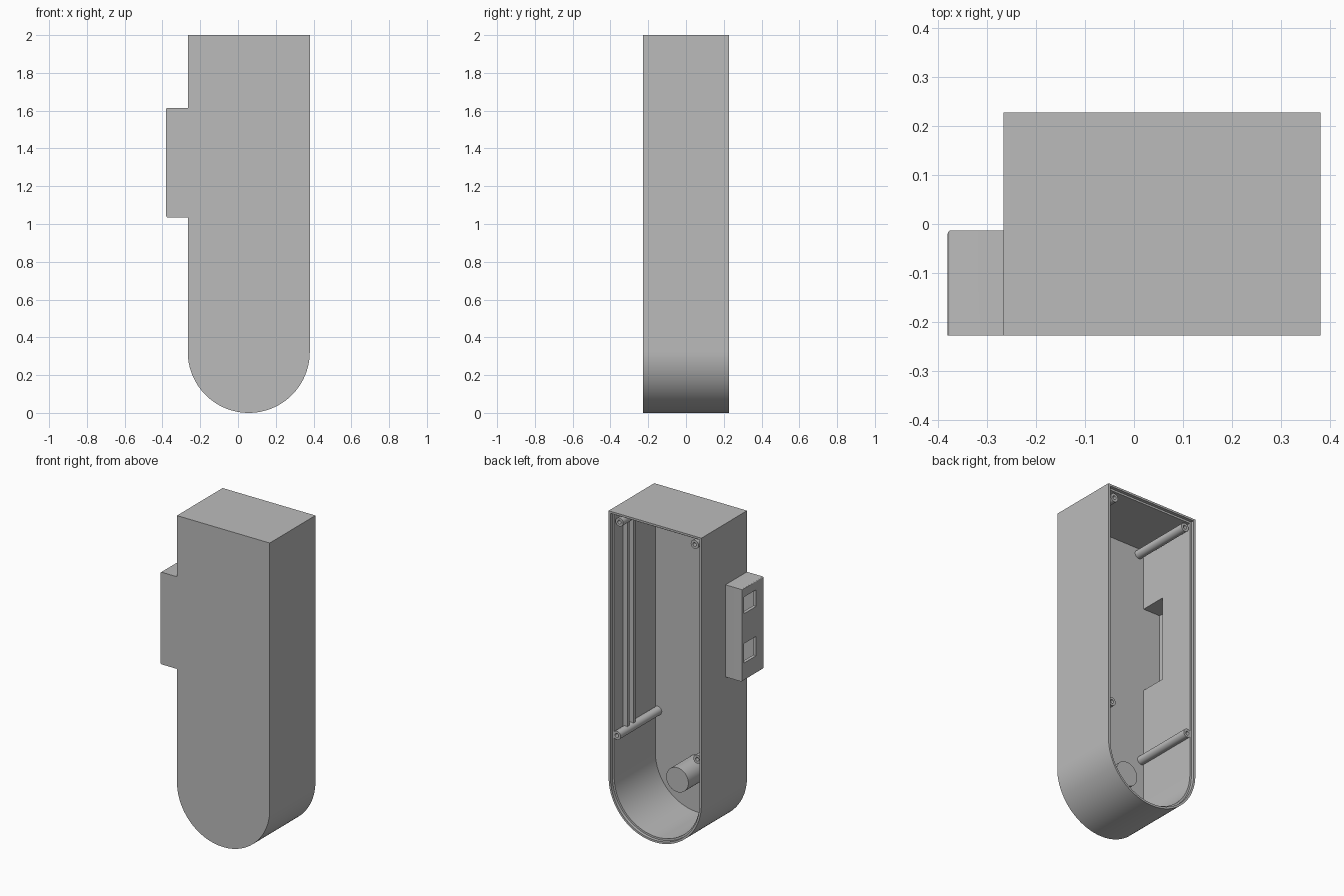
import bpy, bmesh, math

if "Cube" in bpy.data.objects:
    bpy.data.objects.remove(bpy.data.objects["Cube"], do_unlink=True)

grey = bpy.data.materials.new("plain grey")
grey.use_nodes = True
grey.diffuse_color = (0.5, 0.5, 0.5, 1)
grey.node_tree.nodes["Principled BSDF"].inputs["Base Color"].default_value = (0.5, 0.5, 0.5, 1)

CX, R = 0.057, 0.323            # centre line and radius of the rounded end
FRONT, BACK = -0.227, 0.227
WALL, LIP = 0.025, 0.013
FLOOR = FRONT + WALL
SEAT = BACK - 0.02              # depth of the lid seat


def prism(name, points, y0, y1):
    """Extrude an xz outline from y0 to y1."""
    bm = bmesh.new()
    face = bm.faces.new([bm.verts.new((x, y0, z)) for x, z in points])
    new = bmesh.ops.extrude_face_region(bm, geom=[face])["geom"]
    moved = [v for v in new if isinstance(v, bmesh.types.BMVert)]
    bmesh.ops.translate(bm, verts=moved, vec=(0, y1 - y0, 0))
    bmesh.ops.recalc_face_normals(bm, faces=bm.faces)
    mesh = bpy.data.meshes.new(name)
    bm.to_mesh(mesh)
    bm.free()
    mesh.materials.append(grey)
    obj = bpy.data.objects.new(name, mesh)
    bpy.context.collection.objects.link(obj)
    return obj


def box(name, x0, x1, y0, y1, z0, z1):
    return prism(name, [(x0, z0), (x1, z0), (x1, z1), (x0, z1)], y0, y1)


def circle(x, z, r, n):
    return [(x + r * math.cos(math.tau * i / n), z + r * math.sin(math.tau * i / n))
            for i in range(n)]


def rod(name, x, z, r, y0, y1, n=32):
    return prism(name, circle(x, z, r, n), y0, y1)


def capsule(inset, n=64):
    """Outline with a square top and a half-round bottom."""
    r = R - inset
    arc = [(CX - r * math.cos(math.pi * i / n), R - r * math.sin(math.pi * i / n))
           for i in range(n + 1)]
    return arc + [(CX + r, 2 - inset), (CX - r, 2 - inset)]


def activate(obj):
    bpy.ops.object.select_all(action='DESELECT')
    obj.select_set(True)
    bpy.context.view_layer.objects.active = obj


def combine(target, tool, operation):
    mod = target.modifiers.new(operation.title(), 'BOOLEAN')
    mod.operation, mod.solver, mod.object = operation, 'EXACT', tool
    activate(target)
    bpy.ops.object.modifier_apply(modifier=mod.name)
    bpy.data.objects.remove(tool, do_unlink=True)


def smooth(obj):
    activate(obj)
    bpy.ops.object.shade_smooth_by_angle(angle=math.radians(30))


# Housing with its side pod
housing = prism("housing", capsule(0), FRONT, BACK)
pod = box("side_pod", -0.38, -0.25, FRONT, -0.013, 1.035, 1.615)
bm = bmesh.new()
bm.from_mesh(pod.data)
edges = [e for e in bm.edges
         if all(v.co.x < -0.3 for v in e.verts) and any(v.co.y > -0.1 for v in e.verts)]
bmesh.ops.bevel(bm, geom=edges, offset=0.007, segments=3, affect='EDGES', profile=0.5)
bm.to_mesh(pod.data)
bm.free()
combine(housing, pod, 'UNION')

# Hollow interior, lid seat, pod cavity and its two windows
combine(housing, prism("cavity", capsule(WALL), FLOOR, BACK + 0.1), 'DIFFERENCE')
combine(housing, prism("lid_seat", capsule(LIP), SEAT, BACK + 0.1), 'DIFFERENCE')
combine(housing, box("pod_cavity", -0.36, -0.2, FLOOR, -0.033, 1.058, 1.592), 'DIFFERENCE')
for z0, z1 in ((1.455, 1.56), (1.145, 1.267)):
    combine(housing, box("window", -0.5, -0.34, -0.155, -0.036, z0, z1), 'DIFFERENCE')
smooth(housing)

# Four screw posts with blind holes
for level, z, spread in (("upper", 1.937, 0.262), ("lower", 0.59, 0.28)):
    for side, sign in (("left", 1), ("right", -1)):
        x = CX + sign * spread
        post = rod(f"{level}_{side}_screw_post", x, z, 0.027, FLOOR - 0.005, SEAT)
        combine(post, rod("screw_hole", x, z, 0.012, SEAT - 0.1, BACK, 20), 'DIFFERENCE')
        smooth(post)

# Round boss at the centre of the curved end
smooth(rod("round_boss", CX, R - 0.015, 0.077, FLOOR - 0.005, 0.005, 48))

# Pair of guide rails on the left wall
for name, y in (("back_guide_rail", 0.1), ("front_guide_rail", 0.04)):
    box(name, 0.325, 0.36, y, y + 0.02, 0.61, 1.98)
